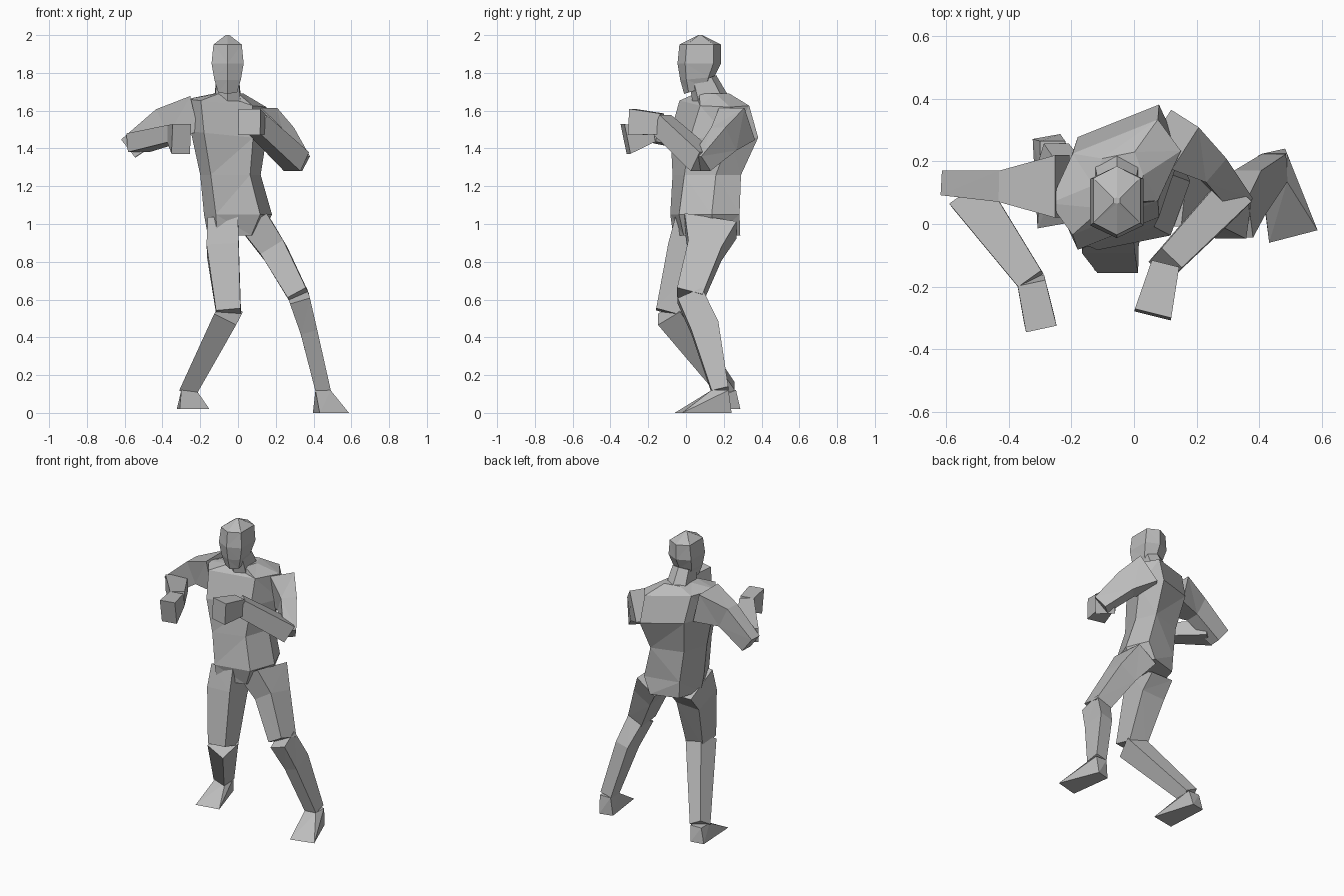
import bpy
import bmesh
from mathutils import Vector

X_AXIS = Vector((1, 0, 0))
Y_AXIS = Vector((0, 1, 0))
Z_AXIS = Vector((0, 0, 1))

cube = bpy.data.objects.get("Cube")
if cube:
    bpy.data.objects.remove(cube, do_unlink=True)

# One plain grey for the whole figure
grey = bpy.data.materials.new("plain_grey")
grey.use_nodes = True
grey_value = (0.5, 0.5, 0.5, 1)
grey.diffuse_color = grey_value
grey.node_tree.nodes["Principled BSDF"].inputs["Base Color"].default_value = grey_value


def finish(name, bm):
    """Turn a bmesh into a flat-shaded grey object."""
    bmesh.ops.recalc_face_normals(bm, faces=bm.faces)
    mesh = bpy.data.meshes.new(name)
    bm.to_mesh(mesh)
    bm.free()
    mesh.materials.append(grey)
    part = bpy.data.objects.new(name, mesh)
    bpy.context.collection.objects.link(part)


def loft(name, rings):
    """Skin a row of equal-sized rings and close both ends."""
    bm = bmesh.new()
    loops = [[bm.verts.new(point) for point in ring] for ring in rings]
    for lower, upper in zip(loops, loops[1:]):
        for i in range(len(lower)):
            bm.faces.new((lower[i - 1], lower[i], upper[i], upper[i - 1]))
    bm.faces.new(loops[0])
    bm.faces.new(loops[-1])
    bmesh.ops.triangulate(bm, faces=bm.faces)
    finish(name, bm)


def hexagon(centre, across, deep):
    """Six-sided section with a point at each end of the across vector."""
    corner = across * 0.65
    return [centre + across, centre + corner + deep, centre - corner + deep,
            centre - across, centre - corner - deep, centre + corner - deep]


def box_section(centre, across, deep):
    """Four-sided section."""
    return [centre + across + deep, centre - across + deep,
            centre - across - deep, centre + across - deep]


def limb(name, stations, reference):
    """Square tube through (joint, half width, half depth) stations, mitred at bends."""
    joints = [Vector(joint) for joint, width, depth in stations]
    steps = [(b - a).normalized() for a, b in zip(joints, joints[1:])]
    axes = [a + b for a, b in zip(steps[:1] + steps, steps + steps[-1:])]
    rings = []
    for joint, axis, (_, width, depth) in zip(joints, axes, stations):
        side = axis.cross(reference).normalized()
        upright = side.cross(axis).normalized()
        rings.append(box_section(joint, side * width, upright * depth))
    loft(name, rings)


def foot(name, ankle, heel, toe):
    """Wedge from the ankle to a narrow heel and a broad toe edge."""
    ankle, heel, toe = Vector(ankle), Vector(heel), Vector(toe)
    side = (toe - heel).cross(Z_AXIS).normalized()
    points = box_section(ankle, X_AXIS * 0.04, Y_AXIS * 0.045)
    for centre, half in ((heel, 0.045), (toe, 0.08)):
        points += [centre + side * half, centre - side * half]
    bm = bmesh.new()
    for point in points:
        bm.verts.new(point)
    bmesh.ops.convex_hull(bm, input=bm.verts)
    finish(name, bm)


# Torso, twisting more toward the shoulders:
# centre, half width, half depth, twist, sideways rise
torso_levels = [
    ((-0.02, 0.11, 0.94), 0.14, 0.15, 0.3, 0),
    ((0, 0.1, 1.05), 0.18, 0.16, 0.2, 0),
    ((-0.04, 0.11, 1.26), 0.16, 0.15, 0.3, 0),
    ((-0.05, 0.15, 1.47), 0.2, 0.18, 0.4, -0.1),
    ((-0.06, 0.15, 1.64), 0.21, 0.13, 0.4, -0.1),
    ((-0.05, 0.14, 1.69), 0.08, 0.08, 0.2, 0),
]
loft("torso", [
    hexagon(Vector(centre), Vector((1, twist, rise)) * width, Y_AXIS * depth)
    for centre, width, depth, twist, rise in torso_levels])


def head_ring(y, z, width, depth, tilt=0):
    """Section with a ridge at front and back; tilt raises the back."""
    return hexagon(Vector((-0.055, y, z)), Vector((0, 1, tilt)) * depth, X_AXIS * width)


# Neck leaning forward, then the head
loft("neck", [head_ring(0.13, 1.65, 0.07, 0.09, 0.4),
              head_ring(0.09, 1.76, 0.06, 0.07, 0.4)])
loft("head", [head_ring(0.06, 1.71, 0.05, 0.07, 0.3),
              head_ring(0.06, 1.77, 0.07, 0.09, 0.1),
              head_ring(0.07, 1.85, 0.085, 0.115),
              head_ring(0.075, 1.95, 0.075, 0.11),
              head_ring(0.075, 2, 0.01, 0.01)])

# Right arm: raised sideways, forearm pointing forward
right_wrist = ((-0.33, -0.18, 1.48), 0.045, 0.045)
limb("right_upper_arm", [((-0.23, 0.12, 1.58), 0.1, 0.1),
                         ((-0.4, 0.12, 1.54), 0.05, 0.075),
                         ((-0.58, 0.13, 1.4), 0.04, 0.06)], Z_AXIS)
limb("right_forearm", [((-0.53, 0.1, 1.43), 0.07, 0.05), right_wrist], Z_AXIS)
limb("right_hand", [right_wrist, ((-0.3, -0.32, 1.45), 0.05, 0.08)], Z_AXIS)

# Left arm: lowered and bent across the chest
left_wrist = ((0.1, -0.13, 1.53), 0.045, 0.055)
limb("left_upper_arm", [((0.12, 0.27, 1.53), 0.08, 0.1),
                        ((0.23, 0.2, 1.45), 0.05, 0.075),
                        ((0.33, 0.08, 1.32), 0.04, 0.05)], Z_AXIS)
limb("left_forearm", [((0.31, 0.09, 1.33), 0.06, 0.06), left_wrist], Z_AXIS)
limb("left_hand", [left_wrist, ((0.06, -0.29, 1.54), 0.06, 0.07)], Z_AXIS)

# Right leg: knee forward, foot behind
right_knee = ((-0.05, -0.09, 0.53), 0.065, 0.07)
right_ankle = (-0.26, 0.22, 0.12)
limb("right_thigh", [((-0.08, 0.06, 0.98), 0.08, 0.13),
                     ((-0.08, 0, 0.86), 0.085, 0.1), right_knee], Y_AXIS)
limb("right_shin", [right_knee, (right_ankle, 0.045, 0.045)], Y_AXIS)
foot("right_foot", right_ankle, (-0.28, 0.28, 0.02), (-0.23, 0, 0.02))

# Left leg: stretched out to the side
left_knee = ((0.32, 0.02, 0.62), 0.055, 0.07)
left_ankle = (0.45, 0.18, 0.12)
limb("left_thigh", [((0.1, 0.13, 0.99), 0.08, 0.14),
                    ((0.19, 0.1, 0.86), 0.07, 0.09), left_knee], Y_AXIS)
limb("left_shin", [left_knee, ((0.37, 0.1, 0.45), 0.045, 0.075),
                   (left_ankle, 0.04, 0.045)], Y_AXIS)
foot("left_foot", left_ankle, (0.44, 0.23, 0), (0.51, -0.04, 0))
